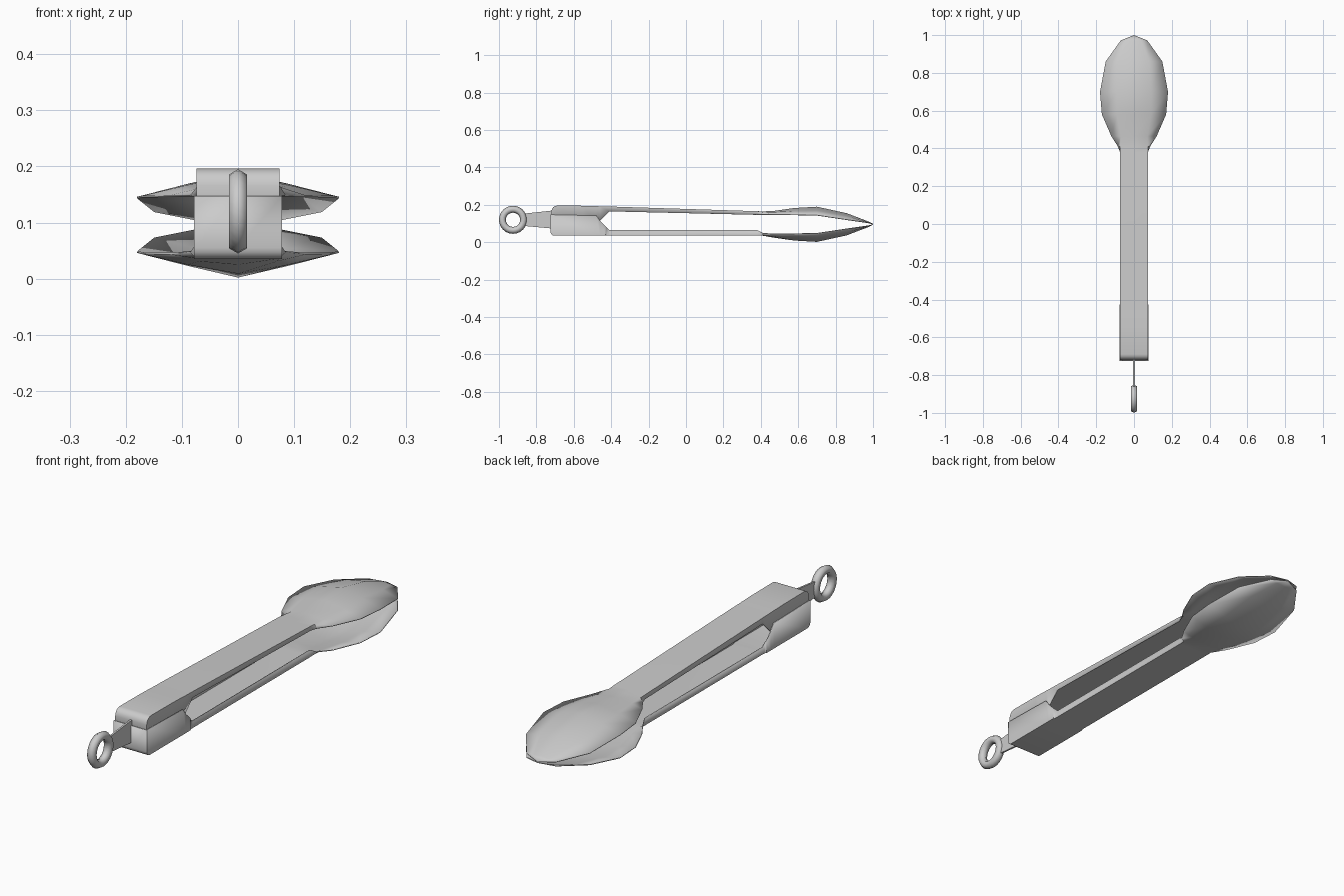
import bpy, bmesh, math

if "Cube" in bpy.data.objects:
    bpy.data.objects.remove(bpy.data.objects["Cube"])

THICK = 0.0035


def loft(name, sections, up):
    """Sheet through sections (y, rim_x, rim_z, corner_x, corner_z, centre_z), thickened inwards."""
    bm = bmesh.new()
    rows = []
    for y, rx, rz, cx, cz, mz in sections:
        pts = [(-rx, rz), (-cx, cz), (0, mz), (cx, cz), (rx, rz)]
        rows.append([bm.verts.new((x, y, z)) for x, z in pts])
    for a, b in zip(rows, rows[1:]):
        for i in range(4):
            q = [a[i], a[i + 1], b[i + 1], b[i]]
            bm.faces.new(q if up else q[::-1])
    bmesh.ops.remove_doubles(bm, verts=bm.verts, dist=1e-5)
    bmesh.ops.dissolve_degenerate(bm, dist=1e-5, edges=bm.edges)
    me = bpy.data.meshes.new(name)
    bm.to_mesh(me)
    bm.free()
    ob = bpy.data.objects.new(name, me)
    bpy.context.collection.objects.link(ob)
    mod = ob.modifiers.new("thickness", 'SOLIDIFY')
    mod.thickness = THICK
    mod.offset = -1
    smooth(ob)
    return ob


def smooth(ob, angle=30):
    bpy.ops.object.select_all(action='DESELECT')
    ob.select_set(True)
    bpy.context.view_layer.objects.active = ob
    bpy.ops.object.shade_smooth_by_angle(angle=math.radians(angle))


def channel(y, w, rim, flat):
    return (y, w, rim, w, flat, flat)


def rounded_end(y0, w, rim, flat, r, sign):
    """Closed back wall turning through a rounded corner into the flat of the channel."""
    out = [channel(y0, w, rim, rim)]
    for k in range(5):
        a = math.pi / 2 * k / 4
        out.append(channel(y0 + r * (1 - math.cos(a)), w, rim, flat - sign * r * (1 - math.sin(a))))
    return out


# spoon head of the lower half; the upper one is its reflection
head = [(0.465, .12, .043, .070, .031, .025),
        (0.58, .17, .044, .090, .025, .009),
        (0.70, .18, .046, .090, .023, .002),
        (0.86, .15, .070, .080, .052, .037),
        (0.972, .07, .086, .035, .083, .080),
        (1.0, 0, .093, 0, .093, .093)]

# lower arm, wide at the grip where it wraps the upper arm
lower = rounded_end(-0.724, .078, .147, .035, .02, -1)
lower += [channel(y, w, rim, .035) for y, w, rim in
          [(-0.48, .078, .142), (-0.46, .078, .115), (-0.43, .078, .085),
           (-0.425, .074, .08), (-0.41, .073, .065), (0.38, .073, .065)]]
lower += [(0.41, .085, .047, .073, .036, .035)] + head
loft("lower_arm", lower, False)

# upper arm, sloping down towards the head
upper = rounded_end(-0.719, .074, .08, .196, .03, 1)
upper += [channel(y, .074, rim, top) for y, rim, top in
          [(-0.55, .08, .195), (-0.48, .085, .193), (-0.46, .115, .192),
           (-0.41, .165, .191), (0.38, .147, .166)]]
upper += [(0.41, .085, .149, .073, .164, .165)]
upper += [(y, rx, .192 - rz, cx, .192 - cz, .192 - mz) for y, rx, rz, cx, cz, mz in head]
loft("upper_arm", upper, True)

# thin tab that carries the ring
bm = bmesh.new()
side = [(-0.70, .072), (-0.70, .171), (-0.865, .153), (-0.865, .087)]
f = bm.faces.new([bm.verts.new((-.004, y, z)) for y, z in side])
ext = bmesh.ops.extrude_face_region(bm, geom=[f])
bmesh.ops.translate(bm, vec=(.008, 0, 0),
                    verts=[v for v in ext["geom"] if isinstance(v, bmesh.types.BMVert)])
bmesh.ops.recalc_face_normals(bm, faces=bm.faces)
me = bpy.data.meshes.new("pull_tab")
bm.to_mesh(me)
bm.free()
bpy.context.collection.objects.link(bpy.data.objects.new("pull_tab", me))

# hanging ring
bpy.ops.mesh.primitive_torus_add(major_radius=.0565, minor_radius=.0185, major_segments=24,
                                 minor_segments=6, location=(0, -0.925, .12),
                                 rotation=(0, math.pi / 2, 0))
ring = bpy.context.object
ring.name = "hanging_ring"
smooth(ring, 65)
